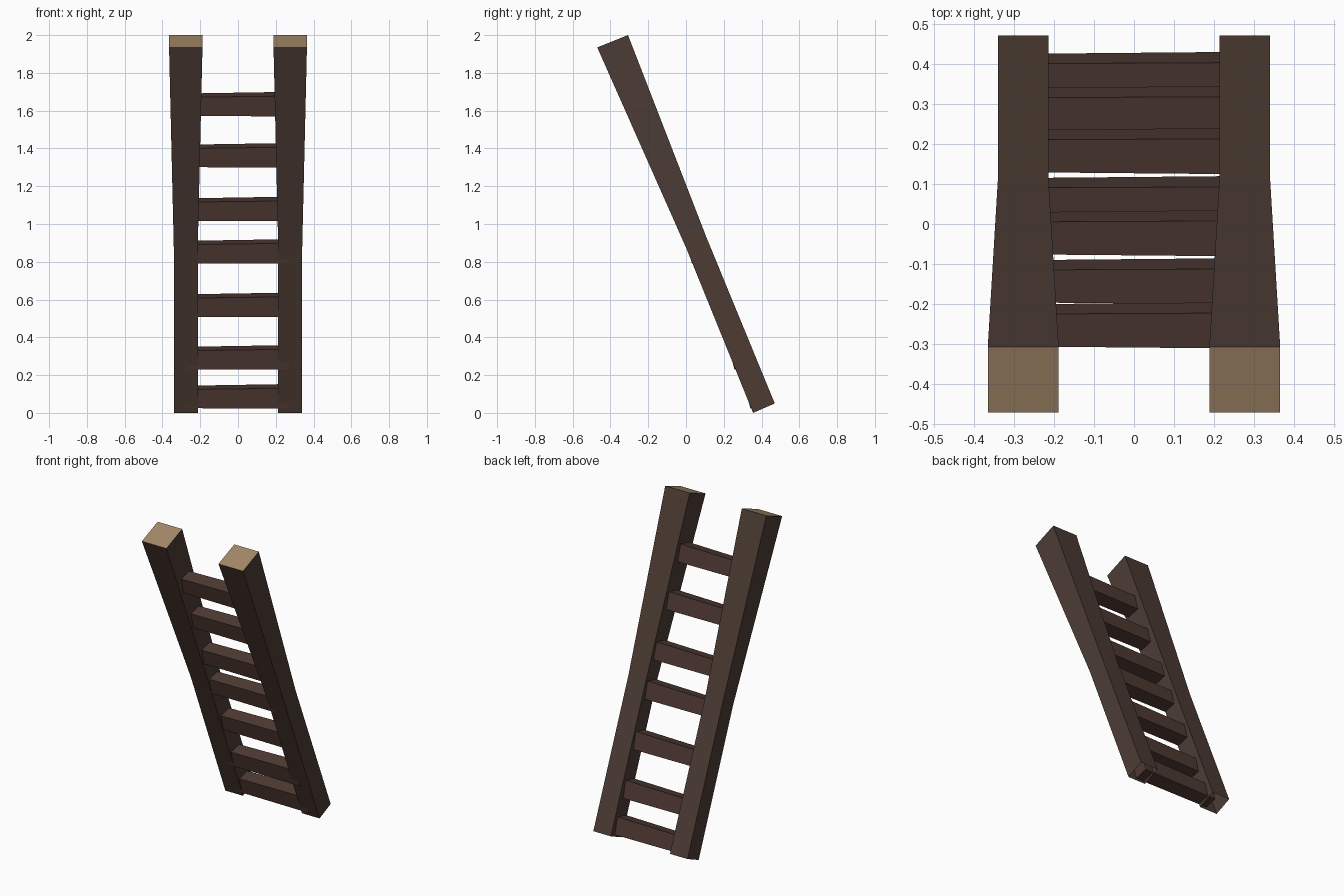
import bpy, math
from mathutils import Vector, Matrix

if "Cube" in bpy.data.objects:
    bpy.data.objects.remove(bpy.data.objects["Cube"])

def material(name, rgb):
    m = bpy.data.materials.new(name)
    m.diffuse_color = (*rgb, 1)
    m.use_nodes = True
    m.node_tree.nodes["Principled BSDF"].inputs["Base Color"].default_value = m.diffuse_color
    return m

BARK = material("dark brown wood", (0.074, 0.045, 0.034))
RUNG = material("reddish brown wood", (0.078, 0.041, 0.032))
CUT = material("cut wood end", (0.37, 0.245, 0.137))

def add_object(name, verts, faces, mats):
    me = bpy.data.meshes.new(name)
    me.from_pydata(verts, [], faces)
    for m in mats:
        me.materials.append(m)
    me.update()
    ob = bpy.data.objects.new(name, me)
    bpy.context.collection.objects.link(ob)
    return ob

# Side posts: square rings from foot to top (inner x, outer x, front y/z, back y/z)
RINGS = [
    (0.213, 0.34, (0.355, 0.0), (0.47, 0.05)),
    (0.213, 0.34, (0.0, 0.875), (0.108, 0.93)),
    (0.188, 0.365, (-0.47, 1.935), (-0.307, 2.0)),
]
for side, label in ((-1, "left"), (1, "right")):
    verts, faces = [], []
    for xi, xo, f, b in RINGS:
        verts += [(side * xi, *f), (side * xo, *f), (side * xo, *b), (side * xi, *b)]
    for r in range(len(RINGS) - 1):
        for k in range(4):
            n = (k + 1) % 4
            faces.append((4 * r + k, 4 * r + n, 4 * r + 4 + n, 4 * r + 4 + k))
    faces.append((8, 9, 10, 11))          # pale sawn top, foot is left open
    if side < 0:
        faces = [f[::-1] for f in faces]
    post = add_object(label + "_post", verts, faces, [BARK, CUT])
    post.data.polygons[-1].material_index = 1

# Rungs: tilted boxes, slightly thicker at the right end
TILT = Matrix.Rotation(math.radians(14), 3, 'X')
CENTRES = [(0.372, 0.086), (0.287, 0.292), (0.182, 0.57), (0.062, 0.853),
           (-0.023, 1.078), (-0.143, 1.362), (-0.253, 1.633)]
FACES = [(0, 3, 2, 1), (4, 5, 6, 7), (0, 1, 5, 4), (1, 2, 6, 5), (2, 3, 7, 6), (3, 0, 4, 7)]
for i, (cy, cz) in enumerate(CENTRES):
    verts = []
    for x, s in ((-0.27, 0.96), (0.27, 1.05)):
        for y, z in ((-1, -1), (1, -1), (1, 1), (-1, 1)):
            v = TILT @ Vector((0, y * 0.0435 * s, z * 0.053 * s))
            verts.append((x, cy + v.y, cz + v.z + x * 0.006))
    add_object("rung_%d" % (i + 1), verts, FACES, [RUNG])
